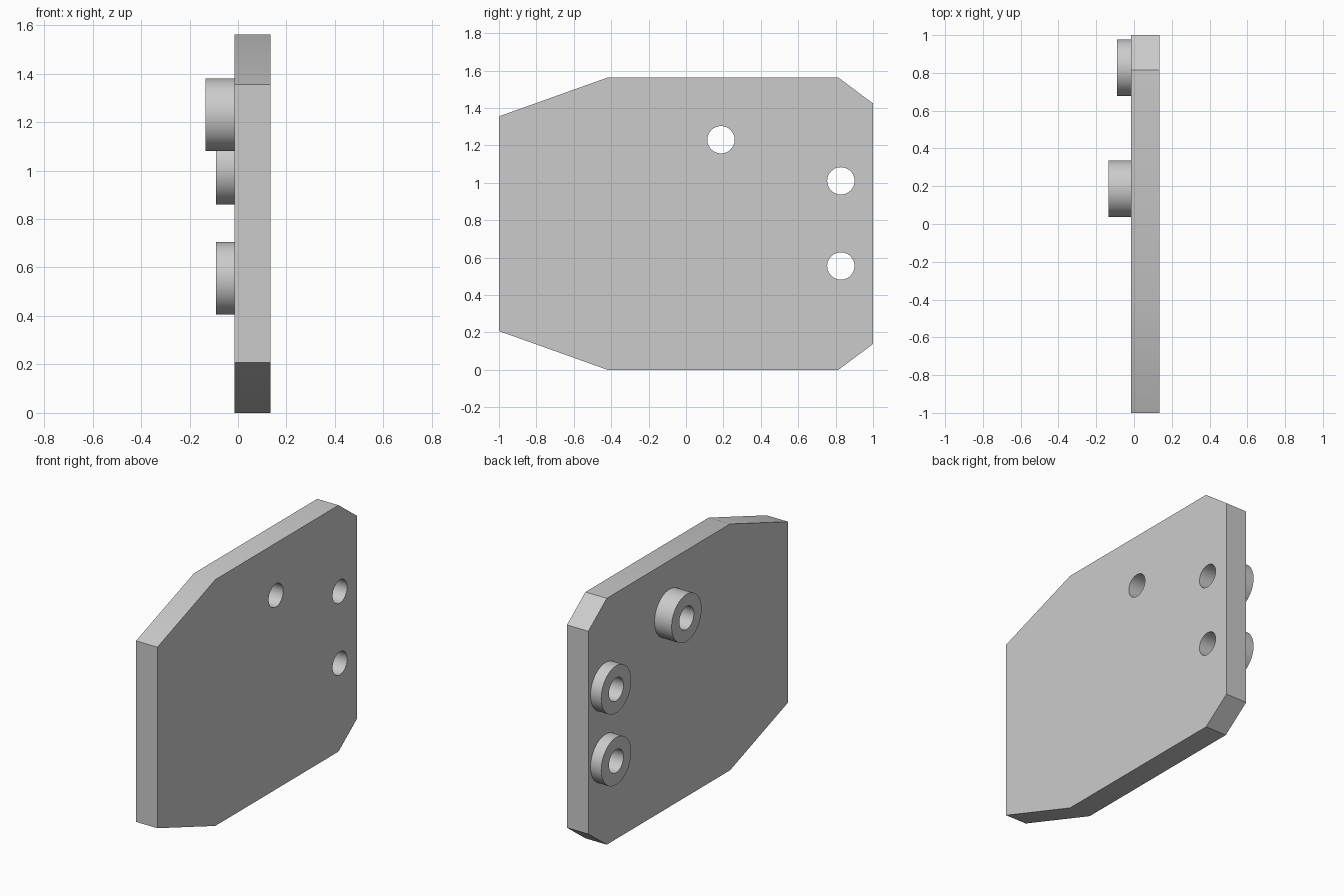
import bpy, bmesh
from math import cos, sin, tau, radians

cube = bpy.data.objects.get("Cube")
if cube:
    bpy.data.objects.remove(cube)

# Single grey finish
GREY = (0.6, 0.6, 0.6, 1.0)
grey = bpy.data.materials.new("plain grey")
grey.use_nodes = True
grey.diffuse_color = GREY
grey.node_tree.nodes["Principled BSDF"].inputs["Base Color"].default_value = GREY

PLATE_INNER, PLATE_OUTER = -0.015, 0.135
HOLE_R, BOSS_R = 0.073, 0.15


def circle(y, z, r, n=64):
    return [(y + r * cos(tau * i / n), z + r * sin(tau * i / n)) for i in range(n)]


def pierced_slab(name, loops, x0, x1):
    """Fill an outline with holes in the YZ plane and extrude it along x."""
    bm = bmesh.new()
    edges = []
    for loop in loops:
        verts = [bm.verts.new((x0, y, z)) for y, z in loop]
        edges += [bm.edges.new((a, b)) for a, b in zip(verts, verts[1:] + verts[:1])]
    bmesh.ops.triangle_fill(bm, edges=edges, use_beauty=True)
    ext = bmesh.ops.extrude_face_region(bm, geom=bm.faces[:], use_keep_orig=True)
    moved = [g for g in ext["geom"] if isinstance(g, bmesh.types.BMVert)]
    bmesh.ops.translate(bm, verts=moved, vec=(x1 - x0, 0, 0))
    bmesh.ops.recalc_face_normals(bm, faces=bm.faces[:])
    mesh = bpy.data.meshes.new(name)
    bm.to_mesh(mesh)
    bm.free()
    mesh.materials.append(grey)
    obj = bpy.data.objects.new(name, mesh)
    bpy.context.collection.objects.link(obj)
    bpy.ops.object.select_all(action="DESELECT")
    obj.select_set(True)
    bpy.context.view_layer.objects.active = obj
    bpy.ops.object.shade_smooth_by_angle(angle=radians(30))
    return obj


# Bosses: name, y, z, outer end x
bosses = [
    ("upper_boss", 0.187, 1.23, -0.135),
    ("middle_boss", 0.828, 1.01, -0.09),
    ("lower_boss", 0.828, 0.555, -0.09),
]

# Plate with chamfered corners and three through holes
outline = [(-1, 0.207), (-0.42, 0), (0.815, 0), (1, 0.138),
           (1, 1.424), (0.815, 1.562), (-0.42, 1.562), (-1, 1.355)]
holes = [circle(y, z, HOLE_R) for _, y, z, _ in bosses]
pierced_slab("plate", [outline] + holes, PLATE_INNER, PLATE_OUTER)

# Ring bosses around each hole
for name, y, z, end in bosses:
    pierced_slab(name, [circle(y, z, BOSS_R), circle(y, z, HOLE_R)], end, PLATE_INNER)
